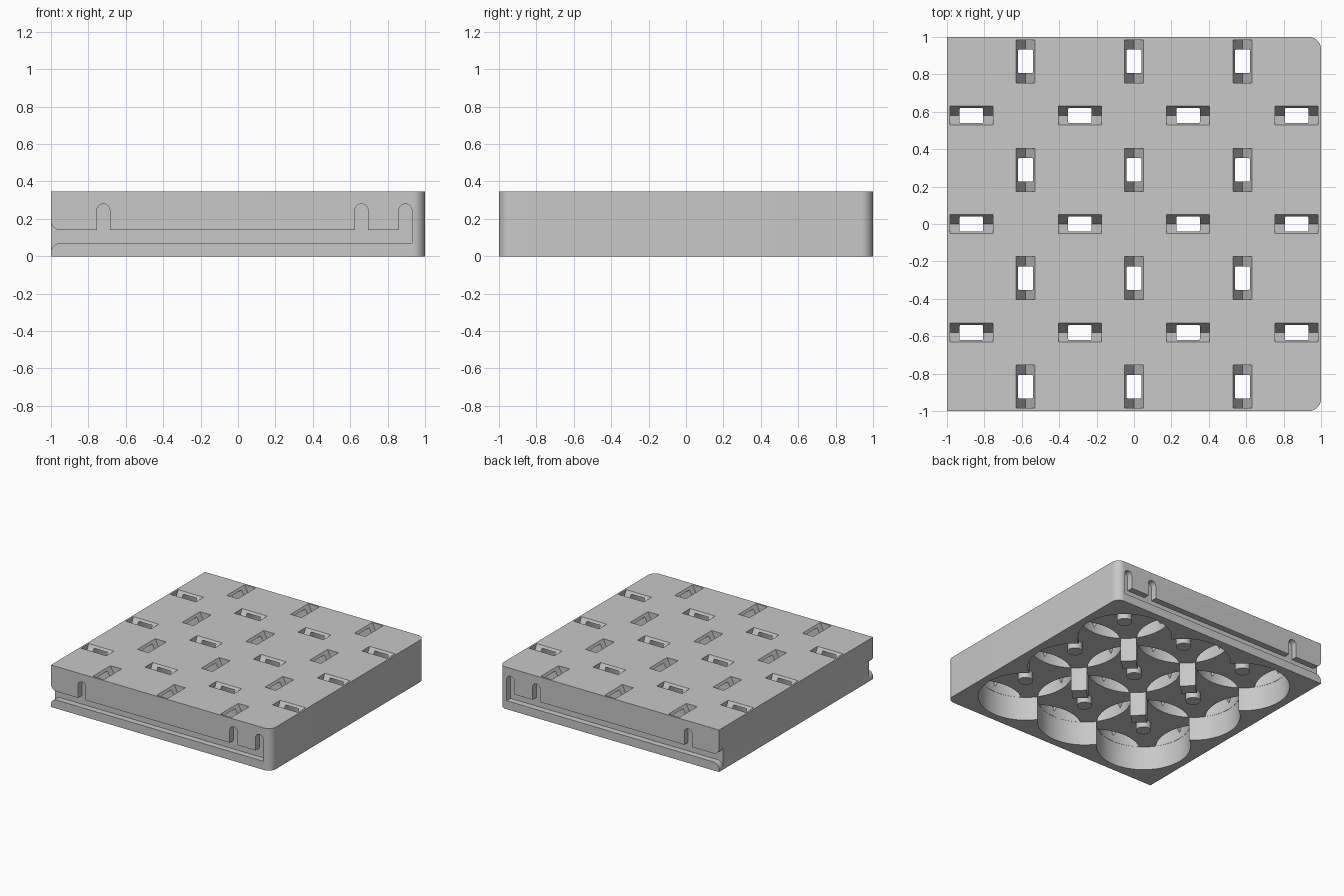
import bpy, bmesh
from math import sin, cos, pi, acos, radians
from mathutils import Matrix, Vector

if "Cube" in bpy.data.objects:
    bpy.data.objects.remove(bpy.data.objects["Cube"])

HEIGHT = 0.345
PITCH = 0.58          # spacing of the round pockets
POCKET_R = 0.355
POCKET_TOP = 0.197
LENS_TOP = 0.325
CELLS = [-PITCH, 0, PITCH]

grey = bpy.data.materials.new("light_grey")
grey.use_nodes = True
grey.diffuse_color = (0.58, 0.58, 0.58, 1)
grey.node_tree.nodes["Principled BSDF"].inputs["Base Color"].default_value = grey.diffuse_color


def arc(cx, cy, r, a0, a1, n):
    """Points along an arc, angles in radians."""
    return [(cx + r * cos(a0 + (a1 - a0) * i / n), cy + r * sin(a0 + (a1 - a0) * i / n))
            for i in range(n + 1)]


def add_prism(bm, outline, low, high, matrix=Matrix()):
    """Extrude a 2D outline from low to high along its local z."""
    bottom = [bm.verts.new(matrix @ Vector((x, y, low))) for x, y in outline]
    top = [bm.verts.new(matrix @ Vector((x, y, high))) for x, y in outline]
    n = len(outline)
    bm.faces.new(bottom[::-1])
    bm.faces.new(top)
    for i in range(n):
        j = (i + 1) % n
        bm.faces.new((bottom[i], bottom[j], top[j], top[i]))


def finish(bm, name):
    bmesh.ops.recalc_face_normals(bm, faces=bm.faces)
    mesh = bpy.data.meshes.new(name)
    bm.to_mesh(mesh)
    bm.free()
    mesh.materials.append(grey)
    obj = bpy.data.objects.new(name, mesh)
    bpy.context.collection.objects.link(obj)
    return obj


# Block with two rounded corners on the +x side
corner = 0.065
bm = bmesh.new()
outline = [(-1, 1), (-1, -1)]
outline += arc(1 - corner, -1 + corner, corner, -pi / 2, 0, 12)
outline += arc(1 - corner, 1 - corner, corner, 0, pi / 2, 12)
add_prism(bm, outline, 0, HEIGHT)
block = finish(bm, "block")

# Nine overlapping round pockets in the underside
bm = bmesh.new()
circle = arc(0, 0, POCKET_R, 0, 2 * pi, 96)[:-1]
for x in CELLS:
    for y in CELLS:
        add_prism(bm, circle, -0.1, POCKET_TOP, Matrix.Translation((x, y, 0)))
pockets = finish(bm, "pocket_cutter")

# Lens recesses and V grooves at every cell edge
lens_r = POCKET_R - 0.0015
half = acos(PITCH / 2 / lens_r)
lens = arc(-PITCH / 2, 0, lens_r, -half, half, 20)
lens += arc(PITCH / 2, 0, lens_r, pi - half, pi + half, 20)[1:-1]
groove = [(0, HEIGHT - 0.1), (0.075, HEIGHT + 0.05), (-0.075, HEIGHT + 0.05)]
upright = Matrix(((0, 0, 1, 0), (1, 0, 0, 0), (0, 1, 0, 0), (0, 0, 0, 1)))
lens_bm, groove_bm = bmesh.new(), bmesh.new()
for along in (-1.5, -0.5, 0.5, 1.5):
    for across in CELLS:
        for turn in (0, pi / 2):
            place = Matrix.Rotation(turn, 4, "Z") @ Matrix.Translation((along * PITCH, across, 0))
            add_prism(lens_bm, lens, POCKET_TOP - 0.03, LENS_TOP, place)
            add_prism(groove_bm, groove, -0.115, 0.115, place @ upright)
lenses = finish(lens_bm, "lens_cutter")
grooves = finish(groove_bm, "groove_cutter")

# Rail channel with three round-topped notches, on front and back
low, high, r, notch_z = 0.07, 0.14, 0.035, 0.245
rail = [(-1.05, 0.03), (-1, 0.03)] + arc(-0.95, 0.02, 0.05, radians(160), pi / 2, 6) + [(0.93, low)]
for x in (0.895, 0.66, -0.72):
    rail += arc(x, notch_z, r, 0, pi, 12)
    rail.append((x - r, high))
    if x > 0:
        next_x = 0.66 if x > 0.8 else -0.72
        rail.append((next_x + r, high))
rail += arc(-0.95, 0.19, 0.05, -pi / 2, radians(-160), 6) + [(-1, 0.18), (-1.05, 0.18)]
stand = Matrix(((1, 0, 0, 0), (0, 0, 1, 0), (0, 1, 0, 0), (0, 0, 0, 1)))
bm = bmesh.new()
for side in (-1, 1):
    add_prism(bm, rail, min(0.95 * side, 1.05 * side), max(0.95 * side, 1.05 * side), stand)
rails = finish(bm, "rail_cutter")

# Carve the block and remove the cutters
cutters = [pockets, lenses, grooves, rails]
for cutter in cutters:
    cutter.hide_render = True
    mod = block.modifiers.new(cutter.name, "BOOLEAN")
    mod.operation = "DIFFERENCE"
    mod.solver = "EXACT"
    mod.use_self = cutter is pockets
    mod.object = cutter
bpy.context.view_layer.update()
carved = bpy.data.meshes.new_from_object(block.evaluated_get(bpy.context.evaluated_depsgraph_get()))
block.modifiers.clear()
block.data = carved
for cutter in cutters:
    bpy.data.objects.remove(cutter)

# Small round pegs hanging in the centre of each pocket
bm = bmesh.new()
peg = arc(0, 0, 0.057, 0, 2 * pi, 32)[:-1]
for x in CELLS:
    for y in CELLS:
        add_prism(bm, peg, 0.135, POCKET_TOP + 0.02, Matrix.Translation((x, y, 0)))
pegs = finish(bm, "pocket_pegs")

# Smooth the curved walls, keep the edges sharp
bpy.ops.object.select_all(action="DESELECT")
for obj in (block, pegs):
    obj.select_set(True)
bpy.context.view_layer.objects.active = block
bpy.ops.object.shade_smooth_by_angle(angle=radians(30))
